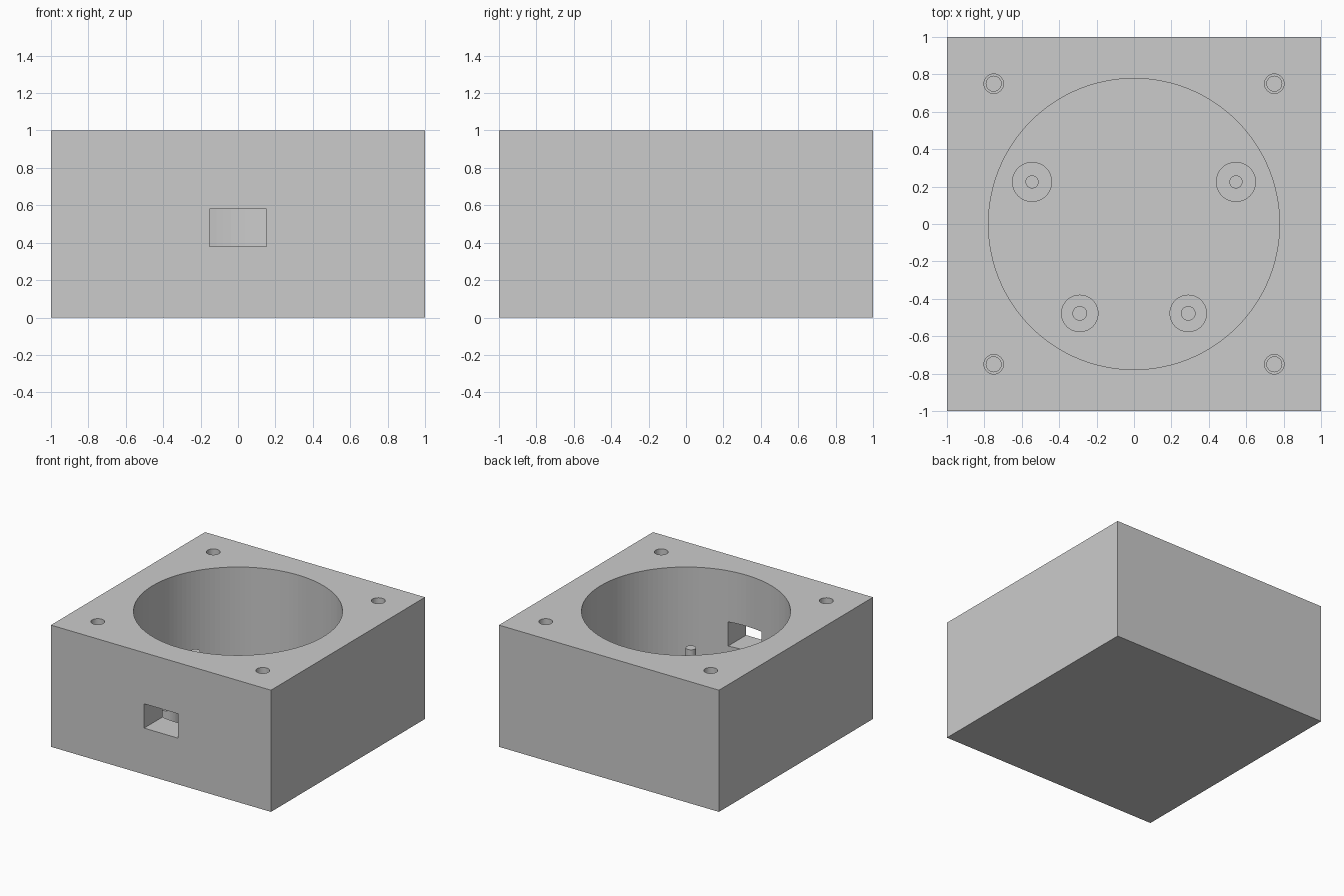
import bpy

cube = bpy.data.objects.get("Cube")
if cube:
    bpy.data.objects.remove(cube, do_unlink=True)

grey = bpy.data.materials.new("plain_grey")
grey.use_nodes = True
colour = (0.6, 0.6, 0.6, 1)
grey.diffuse_color = colour
grey.node_tree.nodes["Principled BSDF"].inputs["Base Color"].default_value = colour


def block(name, x, y, z):
    """Box from (min, max) pairs."""
    centre = [(a + b) / 2 for a, b in (x, y, z)]
    bpy.ops.mesh.primitive_cube_add(size=1, location=centre)
    ob = bpy.context.object
    ob.name = name
    ob.scale = [b - a for a, b in (x, y, z)]
    bpy.ops.object.transform_apply(location=False, rotation=False, scale=True)
    ob.data.materials.append(grey)
    return ob


def cylinder(name, x, y, radius, bottom, top, sides=48):
    bpy.ops.mesh.primitive_cylinder_add(
        vertices=sides, radius=radius, depth=top - bottom,
        location=(x, y, (bottom + top) / 2))
    ob = bpy.context.object
    ob.name = name
    ob.data.materials.append(grey)
    return ob


def cut(body, cutter):
    mod = body.modifiers.new("cut", "BOOLEAN")
    mod.operation = "DIFFERENCE"
    mod.solver = "EXACT"
    mod.object = cutter
    bpy.context.view_layer.objects.active = body
    bpy.ops.object.modifier_apply(modifier=mod.name)
    bpy.data.objects.remove(cutter, do_unlink=True)


FLOOR, SHELF, PIN_TOP = 0.22, 0.33, 0.44

# Square housing with a round pocket and a cable window in the front
housing = block("housing", (-1, 1), (-1, 1), (0, 1))
cut(housing, cylinder("pocket_cutter", 0, 0, 0.778, FLOOR, 1.2, 128))
cut(housing, block("window_cutter", (-0.153, 0.153), (-1.2, -0.5), (0.38, 0.58)))

# Stepped blind screw holes in the corners
for x in (-0.75, 0.75):
    for y in (-0.75, 0.75):
        cut(housing, cylinder("hole_cutter", x, y, 0.052, 0.78, 1.2))
        cut(housing, cylinder("pilot_cutter", x, y, 0.04, 0.56, 0.9))

# Board standoffs with locating pins, mirrored left and right
for row, x, y, radius, pin in (("rear", 0.545, 0.225, 0.107, 0.035),
                               ("front", 0.29, -0.478, 0.1, 0.039)):
    for side, sign in (("left", 1), ("right", -1)):
        cylinder(f"{row}_{side}_standoff", sign * x, y, radius, FLOOR - 0.02, SHELF)
        cylinder(f"{row}_{side}_pin", sign * x, y, pin, SHELF - 0.02, PIN_TOP)
